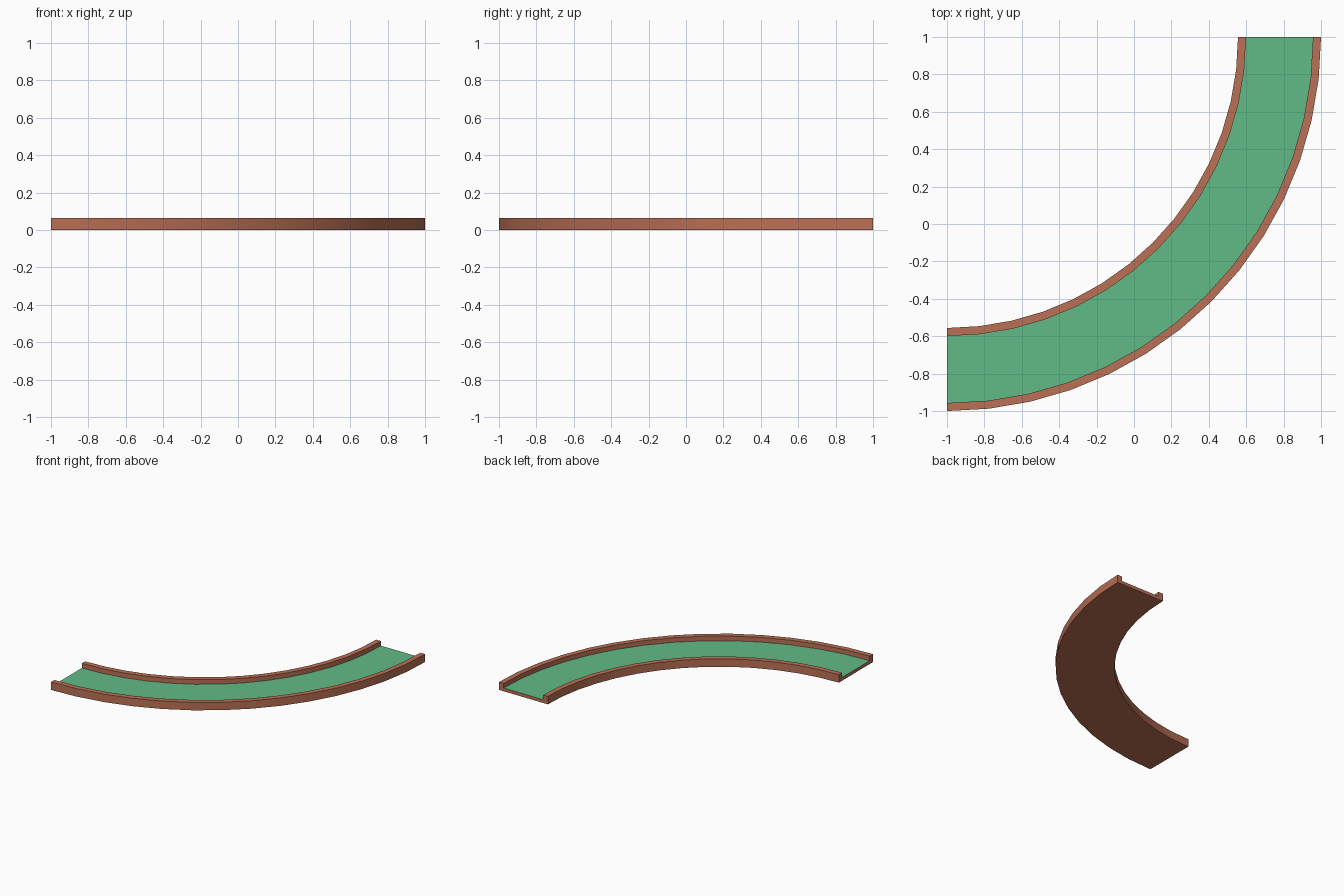
import bpy, bmesh, math

if "Cube" in bpy.data.objects:
    bpy.data.objects.remove(bpy.data.objects["Cube"])

SEGMENTS = 14
R_IN, R_OUT, RAIL = 1.556, 2.0, 0.043
FLOOR_Z, TOP_Z = 0.027, 0.065
CENTRE = (-1.0, 1.0)


def material(name, rgb):
    def linear(c):
        c /= 255
        return c / 12.92 if c <= 0.04045 else ((c + 0.055) / 1.055) ** 2.4
    mat = bpy.data.materials.new(name)
    mat.diffuse_color = (*[linear(c) for c in rgb], 1.0)
    mat.use_nodes = True
    mat.node_tree.nodes["Principled BSDF"].inputs["Base Color"].default_value = mat.diffuse_color
    return mat


# U-shaped cross-section: solid base with a rail on each edge (radius, z)
profile = [
    (R_IN, 0), (R_OUT, 0), (R_OUT, TOP_Z), (R_OUT - RAIL, TOP_Z),
    (R_OUT - RAIL, FLOOR_Z), (R_IN + RAIL, FLOOR_Z),
    (R_IN + RAIL, TOP_Z), (R_IN, TOP_Z),
]

# Sweep the cross-section through a quarter turn
bm = bmesh.new()
rings = []
for i in range(SEGMENTS + 1):
    a = -math.pi / 2 + math.pi / 2 * i / SEGMENTS
    rings.append([bm.verts.new((CENTRE[0] + r * math.cos(a),
                                CENTRE[1] + r * math.sin(a), z))
                  for r, z in profile])
n = len(profile)
for a, b in zip(rings, rings[1:]):
    for j in range(n):
        k = (j + 1) % n
        bm.faces.new((a[j], a[k], b[k], b[j]))

# End caps
bm.faces.new(rings[0])
bm.faces.new(rings[-1])
bmesh.ops.recalc_face_normals(bm, faces=bm.faces[:])

# Green on the upward faces at floor height, brown elsewhere
for f in bm.faces:
    if all(abs(v.co.z - FLOOR_Z) < 1e-4 for v in f.verts):
        f.material_index = 1

mesh = bpy.data.meshes.new("curved_track")
bm.to_mesh(mesh)
bm.free()
mesh.materials.append(material("brown wood", (187, 112, 86)))
mesh.materials.append(material("green turf", (97, 187, 134)))
track = bpy.data.objects.new("curved_track", mesh)
bpy.context.collection.objects.link(track)

# Smooth along the curve, sharp at the rail edges
bpy.context.view_layer.objects.active = track
track.select_set(True)
bpy.ops.object.shade_smooth_by_angle(angle=math.radians(30))
